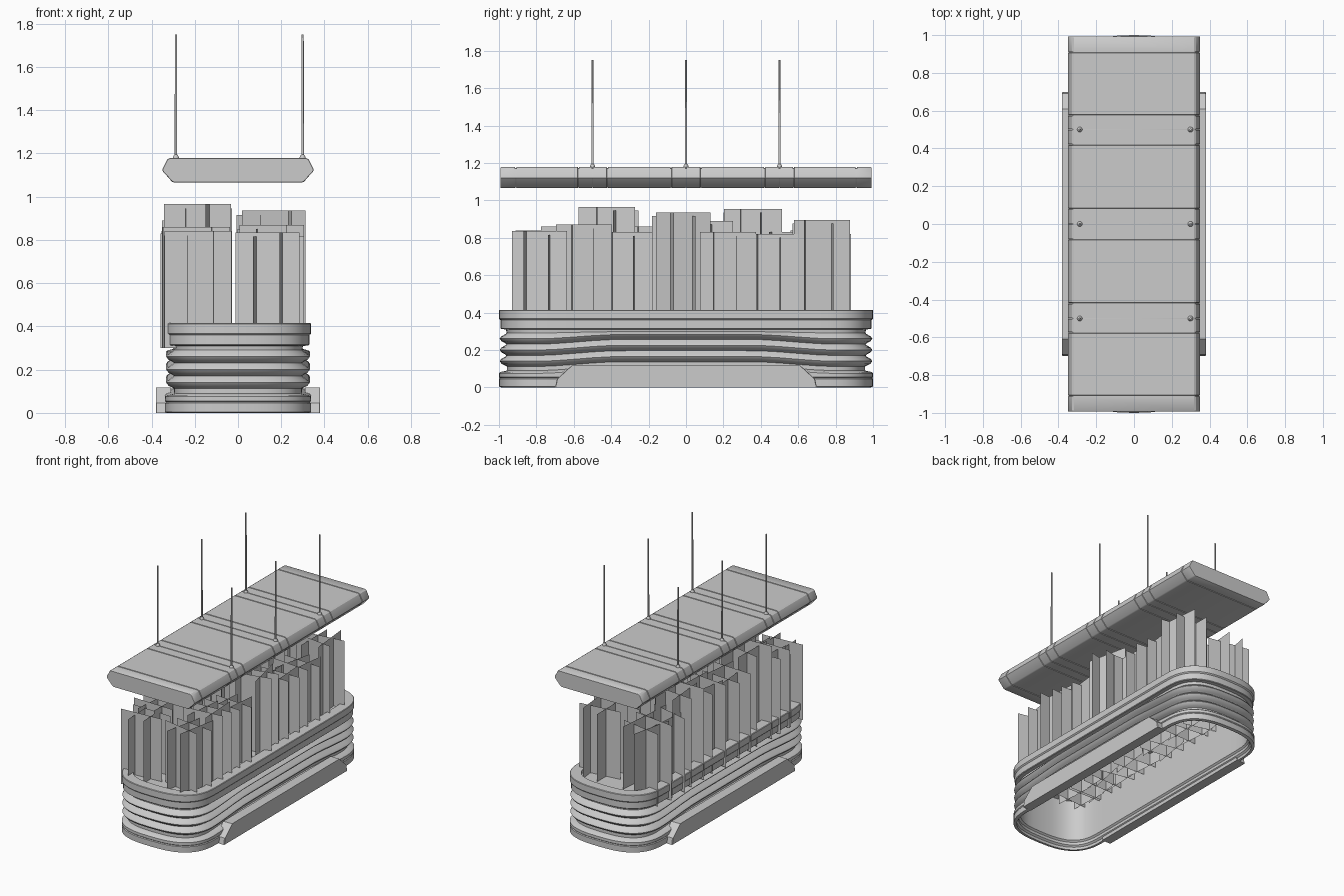
import bpy, bmesh, math, random
from mathutils import Vector

if "Cube" in bpy.data.objects:
    bpy.data.objects.remove(bpy.data.objects["Cube"])

random.seed(4)


def make(name, verts, faces, smooth=None):
    me = bpy.data.meshes.new(name)
    me.from_pydata(verts, [], faces)
    bm = bmesh.new()
    bm.from_mesh(me)
    if smooth is not None:
        bmesh.ops.recalc_face_normals(bm, faces=bm.faces)
    bm.to_mesh(me)
    bm.free()
    ob = bpy.data.objects.new(name, me)
    bpy.context.collection.objects.link(ob)
    if smooth:
        bpy.ops.object.select_all(action='DESELECT')
        ob.select_set(True)
        bpy.context.view_layer.objects.active = ob
        bpy.ops.object.shade_smooth_by_angle(angle=math.radians(smooth))
    return ob


def loft(rings, close_rings):
    """Quads between successive closed rings of points."""
    n, m = len(rings[0]), len(rings)
    verts = [p for r in rings for p in r]
    faces = []
    for i in range(m if close_rings else m - 1):
        a, b = i * n, ((i + 1) % m) * n
        faces += [(a + j, a + (j + 1) % n, b + (j + 1) % n, b + j) for j in range(n)]
    if not close_rings:
        faces += [tuple(range(n)), tuple(range((m - 1) * n, m * n))]
    return verts, faces


# Planter outline: straight sides with full, softly bowed ends
def outline():
    a, b, yc, e = 0.338, 0.288, 0.70, 2 / 2.9
    pts = []
    for s in (1, -1):
        for k in range(25):
            t = math.pi * k / 24
            c, d = math.cos(t), math.sin(t)
            x = a * math.copysign(abs(c) ** e, c)
            bow = 0.012 * (1 - (x / a) ** 2)
            pts.append(Vector((s * x, s * (yc + b * abs(d) ** e + bow))))
        pts += [Vector((-s * a, s * (yc - 0.1 * k))) for k in range(1, 14)]
    return pts


def ring(pts, inset, z):
    out, n = [], len(pts)
    for i, p in enumerate(pts):
        t = (pts[(i + 1) % n] - pts[i - 1]).normalized()
        q = p + Vector((-t.y, t.x)) * inset
        lift = 0
        if 0.07 < z < 0.30 and inset < 0.045:      # ribs arch up along the sides
            u = min(1, max(0, (0.8 - abs(p.y)) / 0.45))
            lift = 0.025 * u * u * (3 - 2 * u) * min(1, (0.305 - z) / 0.05)
        out.append((q.x, q.y, z + lift))
    return out


# Planter body: base, three ribs, stepped rim and hollow inside
profile = [(0.012, 0), (0, 0.004), (0, 0.045), (0.005, 0.05), (0, 0.055), (0, 0.075),
           (0.008, 0.082), (0.042, 0.09), (0.042, 0.112)]
for zc in (0.14, 0.20, 0.26):
    profile += [(0.03, zc - 0.022), (0.014, zc - 0.014), (0.004, zc), (0.012, zc + 0.012),
                (0.036, zc + 0.026), (0.04, zc + 0.031)]
profile += [(0.038, 0.31), (0.012, 0.312), (0.008, 0.316), (0.008, 0.36), (0.003, 0.364),
            (0, 0.368), (0, 0.412), (0.004, 0.415), (0.075, 0.415), (0.075, 0.37),
            (0.047, 0.36), (0.047, 0.06), (0.035, 0.05), (0.035, 0.03), (0.022, 0.02),
            (0.022, 0)]
base = outline()
make("planter_body", *loft([ring(base, d, z) for d, z in profile], True), 35)

# Soil sheet closing the top of the planter
soil = ring(base, 0.074, 0.39)
make("soil", soil, [tuple(range(len(soil)))])

# Side kick plates with slanted ends
for s, side in ((1, "right"), (-1, "left")):
    pl = [(-0.70, 0), (0.70, 0), (0.69, 0.045), (0.61, 0.118), (-0.61, 0.118), (-0.69, 0.045)]
    rings = [[(s * x, y * k, z) for y, z in pl]
             for x, k in ((0.31, 1), (0.376, 1), (0.38, 0.995))]
    make("kick_plate_" + side, *loft(rings, False), 20)


# Plants: clusters of upright cards crossing in a grid, slightly turned
def plant(name, x, y, top, width, bottom):
    verts, faces = [], []
    turn = random.uniform(-0.15, 0.15)
    for quarter in (0, 1):
        for off in (-0.07, 0.05):
            a = turn + quarter * math.pi / 2 + random.uniform(-0.15, 0.15)
            u = Vector((math.cos(a), math.sin(a))) * width / 2
            c = Vector((x, y)) + Vector((-math.sin(a), math.cos(a))) * off
            k = len(verts)
            t = top - (0.02 if off > 0 else 0)
            for sx, z in ((-1, bottom), (1, bottom), (1, t), (-1, t)):
                verts.append((c.x + sx * u.x, c.y + sx * u.y, z))
            faces.append((k, k + 1, k + 2, k + 3))
    make(name, verts, faces)


right = [(-0.77, 0.835), (-0.55, 0.87), (-0.32, 0.83), (-0.03, 0.935), (0.22, 0.83),
         (0.46, 0.82), (0.72, 0.895)]
left = [(-0.76, 0.84), (-0.62, 0.86), (-0.41, 0.965), (-0.18, 0.86), (0.10, 0.89),
        (0.36, 0.955), (0.55, 0.83), (0.72, 0.84)]
for i, (y, top) in enumerate(right):
    plant(f"plant_right_{i}", 0.15, y, top, 0.30, 0.31)
for i, (y, top) in enumerate(left):
    plant(f"plant_left_{i}", -0.19, y, top, 0.31, 0.30)

# Hanging lamp slab: cross-section along y, pinched at each groove
section = [(0.295, 1.065), (0.305, 1.069), (0.350, 1.120), (0.350, 1.126),
           (0.327, 1.172), (0.317, 1.178)]
section += [(-x, z) for x, z in reversed(section)]
grooves = sorted([s * g for g in (0.91, 0.575, 0.42, 0.08, 0.5) for s in (1, -1)] + [0])
stations = [(-0.992, 0.002), (-0.988, 0)]
for g in grooves:
    w = 0.002 if g in (0.5, -0.5, 0) else 0.003
    stations += [(g - w - 0.001, 0), (g - w, 0.004), (g + w, 0.004), (g + w + 0.001, 0)]
stations += [(0.988, 0), (0.992, 0.002)]
rings = [[(x * (1 - d / 0.34), y, 1.121 + (z - 1.121) * (1 - d / 0.056)) for x, z in section]
         for y, d in stations]
make("hanging_lamp", *loft(rings, False), 30)

# Suspension rods with small collars
for i, x in enumerate((-0.287, 0.299)):
    for j, y in enumerate((-0.5, 0, 0.5)):
        rod = [(0.014, 1.17), (0.014, 1.182), (0.009, 1.192), (0.006, 1.194), (0.005, 1.75)]
        rings = [[(x + r * math.cos(k * math.pi / 6), y + r * math.sin(k * math.pi / 6), z)
                  for k in range(12)] for r, z in rod]
        make(f"suspension_rod_{i}_{j}", *loft(rings, False), 40)
